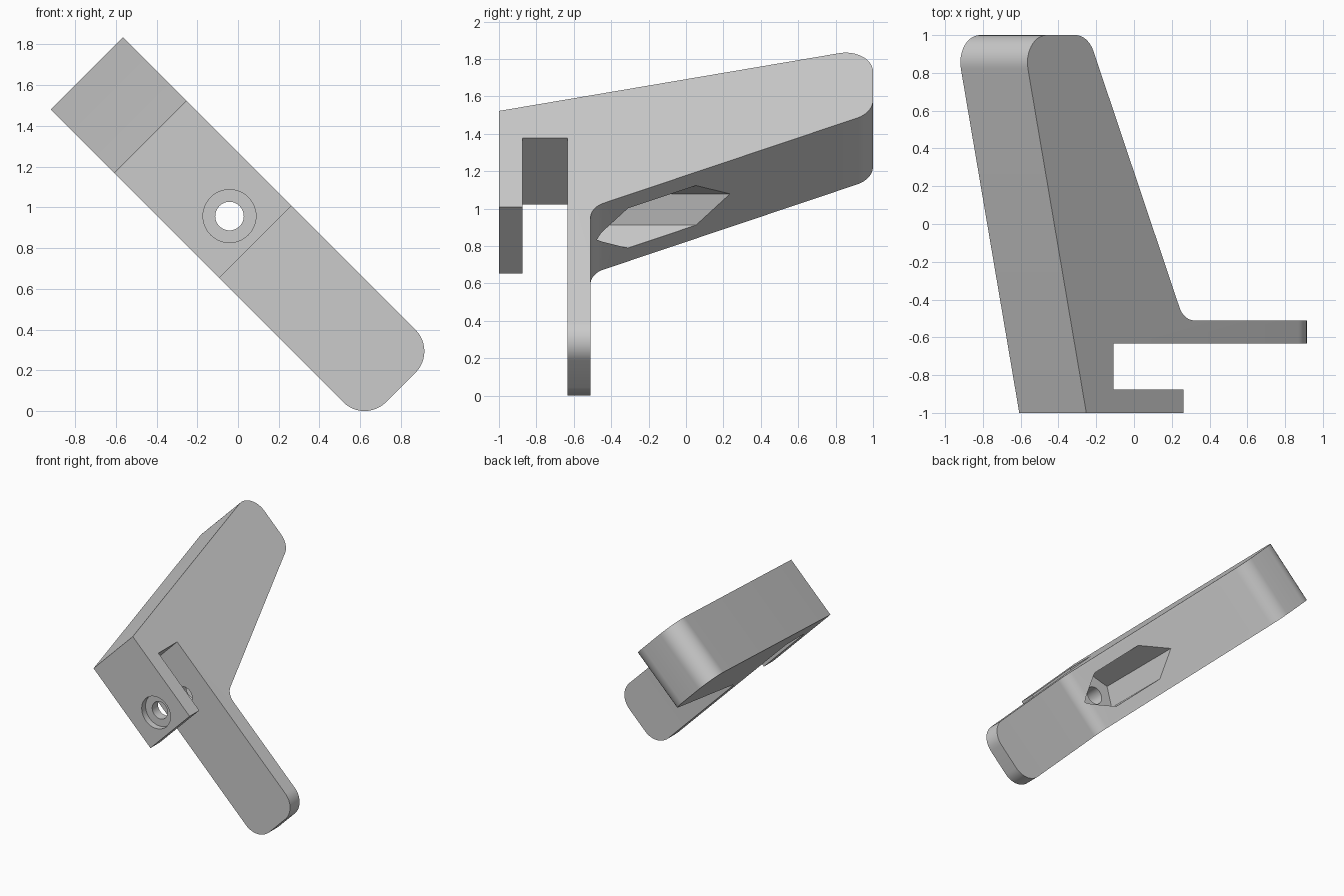
import bpy, bmesh, math
from mathutils import Vector

if "Cube" in bpy.data.objects:
    bpy.data.objects.remove(bpy.data.objects["Cube"])

V0, V1 = 0.396, 0.898          # strip width range
VC = (V0 + V1) / 2
TILT = math.radians(45)        # the whole bracket leans 45 degrees about y


def fillet(points, segs=12):
    """Round the corners of a 2D outline given as (u, y, radius)."""
    out = []
    n = len(points)
    for i, (u, y, r) in enumerate(points):
        p = Vector((u, y))
        if r == 0:
            out.append(p)
            continue
        a = (Vector(points[i - 1][:2]) - p).normalized()
        b = (Vector(points[(i + 1) % n][:2]) - p).normalized()
        half = a.angle(b) / 2
        centre = p + (a + b).normalized() * (r / math.sin(half))
        start = p + a * (r / math.tan(half)) - centre
        end = p + b * (r / math.tan(half)) - centre
        sweep = math.pi - 2 * half
        for k in range(segs + 1):
            t = k / segs
            d = (start * math.sin((1 - t) * sweep) + end * math.sin(t * sweep)) / math.sin(sweep)
            out.append(centre + d)
    return out


def add_object(name, bm):
    bmesh.ops.recalc_face_normals(bm, faces=bm.faces[:])
    me = bpy.data.meshes.new(name)
    bm.to_mesh(me)
    bm.free()
    ob = bpy.data.objects.new(name, me)
    bpy.context.collection.objects.link(ob)
    ob.rotation_euler.y = TILT
    return ob


def prism(name, u, v, radius, sides, y0, y1):
    """Regular prism running along y, first corner pointing along u."""
    bm = bmesh.new()
    ring = [bm.verts.new((u + radius * math.cos(2 * math.pi * k / sides), y0,
                          v + radius * math.sin(2 * math.pi * k / sides))) for k in range(sides)]
    face = bm.faces.new(ring)
    res = bmesh.ops.extrude_face_region(bm, geom=[face])
    bmesh.ops.translate(bm, vec=(0, y1 - y0, 0),
                        verts=[g for g in res["geom"] if isinstance(g, bmesh.types.BMVert)])
    ob = add_object(name, bm)
    ob.hide_render = True
    return ob


# Bracket side profile: wedge arm, thin tongue, slot and short front lip
U_END = 0.483
outline = fillet([
    (-1.255, -1, 0), (-0.527, -1, 0), (-0.527, -0.875, 0), (-1.05, -0.875, 0),
    (-1.05, -0.633, 0), (U_END, -0.633, 0), (U_END, -0.51, 0),
    (-0.525, -0.51, 0.12), (-1.242, 1, 0.15), (-1.735, 1, 0.145)])
bm = bmesh.new()
face = bm.faces.new([bm.verts.new((p.x, p.y, V0)) for p in outline])
res = bmesh.ops.extrude_face_region(bm, geom=[face])
bmesh.ops.translate(bm, vec=(0, 0, V1 - V0),
                    verts=[g for g in res["geom"] if isinstance(g, bmesh.types.BMVert)])

# Rounded corners at the tip of the tongue
tips = [e for e in bm.edges
        if all(abs(v.co.x - U_END) < 1e-4 for v in e.verts)
        and abs(e.verts[0].co.z - e.verts[1].co.z) < 1e-4]
bmesh.ops.bevel(bm, geom=tips, offset=0.149, segments=12, profile=0.5, affect='EDGES')
bracket = add_object("bracket", bm)

# Screw hole, its counterbore and the hexagonal nut pocket
UH = -0.706
cutters = [
    prism("screw_hole_cutter", UH, VC, 0.07, 48, -1.1, -0.4),
    prism("counterbore_cutter", UH, VC, 0.13, 48, -1.1, -0.95),
    prism("nut_pocket_cutter", UH, VC, 0.173, 6, -0.51, 0.9)]
for c in cutters:
    mod = bracket.modifiers.new(c.name, 'BOOLEAN')
    mod.object = c
    mod.operation = 'DIFFERENCE'
    mod.solver = 'EXACT'

# Bake the cuts and shade
deps = bpy.context.evaluated_depsgraph_get()
mesh = bpy.data.meshes.new_from_object(bracket.evaluated_get(deps))
bracket.modifiers.clear()
bracket.data = mesh
for c in cutters:
    bpy.data.objects.remove(c)
bpy.context.view_layer.objects.active = bracket
bracket.select_set(True)
bpy.ops.object.shade_smooth_by_angle(angle=math.radians(20))
